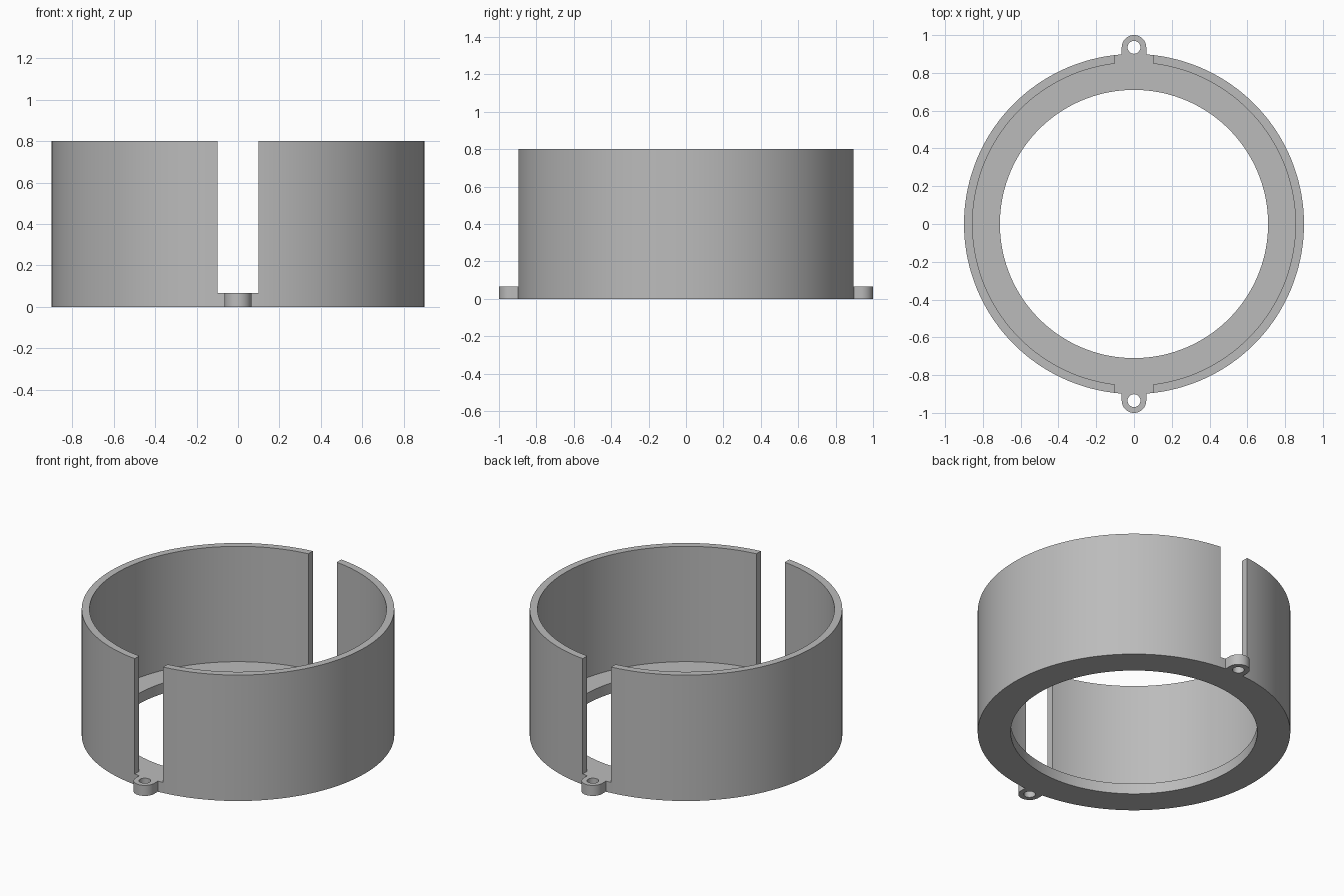
import bpy, bmesh
from math import cos, sin, pi

if "Cube" in bpy.data.objects:
    bpy.data.objects.remove(bpy.data.objects["Cube"])

R_OUT, R_WALL, R_HOLE = 0.9, 0.855, 0.71
HEIGHT, FLOOR = 0.8, 0.067
TAB_Y, TAB_R, SCREW_R = 0.935, 0.065, 0.034
SLOT = 0.1
SEGMENTS = 144

grey = bpy.data.materials.new("grey plastic")
grey.use_nodes = True
colour = (0.5, 0.5, 0.5, 1)
grey.diffuse_color = colour
grey.node_tree.nodes["Principled BSDF"].inputs["Base Color"].default_value = colour


def make_object(name, bm):
    bmesh.ops.recalc_face_normals(bm, faces=bm.faces)
    mesh = bpy.data.meshes.new(name)
    bm.to_mesh(mesh)
    bm.free()
    mesh.materials.append(grey)
    obj = bpy.data.objects.new(name, mesh)
    bpy.context.collection.objects.link(obj)
    return obj


def lathe(name, profile):
    """Spin a closed (radius, z) profile around the z axis."""
    bm = bmesh.new()
    rings = [[bm.verts.new((r * cos(a), r * sin(a), z)) for r, z in profile]
             for a in (2 * pi * i / SEGMENTS for i in range(SEGMENTS))]
    n = len(profile)
    for i, ring in enumerate(rings):
        after = rings[(i + 1) % SEGMENTS]
        for j in range(n):
            k = (j + 1) % n
            bm.faces.new((ring[j], after[j], after[k], ring[k]))
    return make_object(name, bm)


def prism(name, outline, z0, z1):
    """Extrude a flat (x, y) outline from z0 to z1."""
    bm = bmesh.new()
    face = bm.faces.new([bm.verts.new((x, y, z0)) for x, y in outline])
    top = bmesh.ops.extrude_face_region(bm, geom=[face])["geom"]
    verts = [v for v in top if isinstance(v, bmesh.types.BMVert)]
    bmesh.ops.translate(bm, verts=verts, vec=(0, 0, z1 - z0))
    return make_object(name, bm)


def arc(radius, y, start, end, steps):
    return [(radius * cos(start + (end - start) * i / steps),
             y + radius * sin(start + (end - start) * i / steps))
            for i in range(steps + 1)]


def combine(target, tool, operation):
    mod = target.modifiers.new(operation.title(), 'BOOLEAN')
    mod.operation, mod.solver, mod.object = operation, 'EXACT', tool
    bpy.context.view_layer.objects.active = target
    bpy.ops.object.modifier_apply(modifier=mod.name)
    bpy.data.objects.remove(tool)


# Round housing: wall with an inward floor flange
housing = lathe("slotted_ring_housing", [
    (R_HOLE, 0), (R_OUT, 0), (R_OUT, HEIGHT),
    (R_WALL, HEIGHT), (R_WALL, FLOOR), (R_HOLE, FLOOR)])

# Full-height slots through the wall, front and back
slot = prism("slot_cutter", [(-SLOT, -1.2), (SLOT, -1.2), (SLOT, 1.2), (-SLOT, 1.2)],
             FLOOR, HEIGHT + 0.2)
combine(housing, slot, 'DIFFERENCE')

# Rounded screw tabs, front and back, each with a hole
for side in (-1, 1):
    body = arc(TAB_R, TAB_Y, 0, pi, 24) + [(-TAB_R, 0.82), (TAB_R, 0.82)]
    tab = prism("screw_tab", [(x, side * y) for x, y in body], 0, FLOOR)
    combine(housing, tab, 'UNION')
    hole = prism("screw_hole_cutter", arc(SCREW_R, side * TAB_Y, 0, 2 * pi * 31 / 32, 31),
                 -0.1, FLOOR + 0.1)
    combine(housing, hole, 'DIFFERENCE')

# Smooth curved sides, sharp rims
bpy.ops.object.select_all(action='DESELECT')
housing.select_set(True)
bpy.context.view_layer.objects.active = housing
bpy.ops.object.shade_smooth_by_angle(angle=pi / 6)
